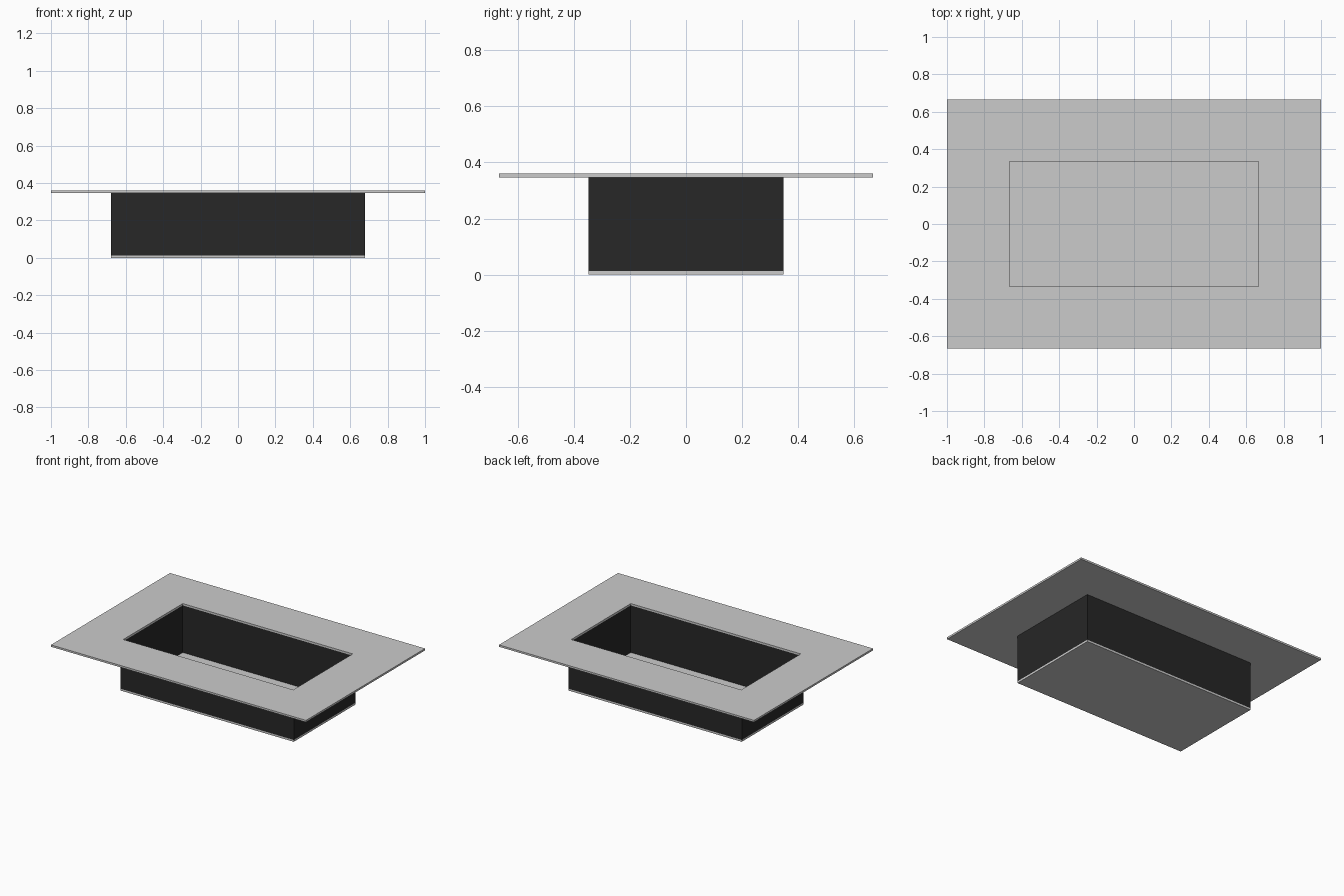
import bpy, bmesh

if "Cube" in bpy.data.objects:
    bpy.data.objects.remove(bpy.data.objects["Cube"])

T = 0.04 / 3            # sheet thickness
IX, IY = 2 / 3, 1 / 3   # half size of the opening
DEPTH = 1 / 3           # wall height
OX, OY = IX + T, IY + T # half size of the tray outside


def finish(name, bm, mat=None):
    bmesh.ops.recalc_face_normals(bm, faces=bm.faces)
    me = bpy.data.meshes.new(name)
    bm.to_mesh(me)
    bm.free()
    ob = bpy.data.objects.new(name, me)
    bpy.context.collection.objects.link(ob)
    if mat:
        me.materials.append(mat)
    return ob


def frame(name, outer, inner, z0, z1, mat=None):
    """Rectangular ring with a rectangular hole, from z0 to z1."""
    bm = bmesh.new()
    corners = [(-1, -1), (1, -1), (1, 1), (-1, 1)]
    loops = [[bm.verts.new((sx * hx, sy * hy, z)) for sx, sy in corners]
             for (hx, hy), z in ((outer, z0), (outer, z1), (inner, z1), (inner, z0))]
    for a, b in zip(loops, loops[1:] + loops[:1]):
        for i in range(4):
            j = (i + 1) % 4
            bm.faces.new((a[i], a[j], b[j], b[i]))
    return finish(name, bm, mat)


dark = bpy.data.materials.new("dark_wall")
dark.diffuse_color = (0.02, 0.02, 0.02, 1)
dark.use_nodes = True
dark.node_tree.nodes["Principled BSDF"].inputs["Base Color"].default_value = dark.diffuse_color

# floor plate under the walls
bm = bmesh.new()
bmesh.ops.create_cube(bm, size=1)
bmesh.ops.scale(bm, vec=(2 * OX, 2 * OY, T), verts=bm.verts)
bmesh.ops.translate(bm, vec=(0, 0, T / 2), verts=bm.verts)
finish("floor_plate", bm)

# dark side walls
frame("side_walls", (OX, OY), (IX, IY), T, T + DEPTH, dark)

# wide top flange around the opening
frame("top_flange", (1, 2 / 3), (IX, IY), T + DEPTH, 2 * T + DEPTH)
